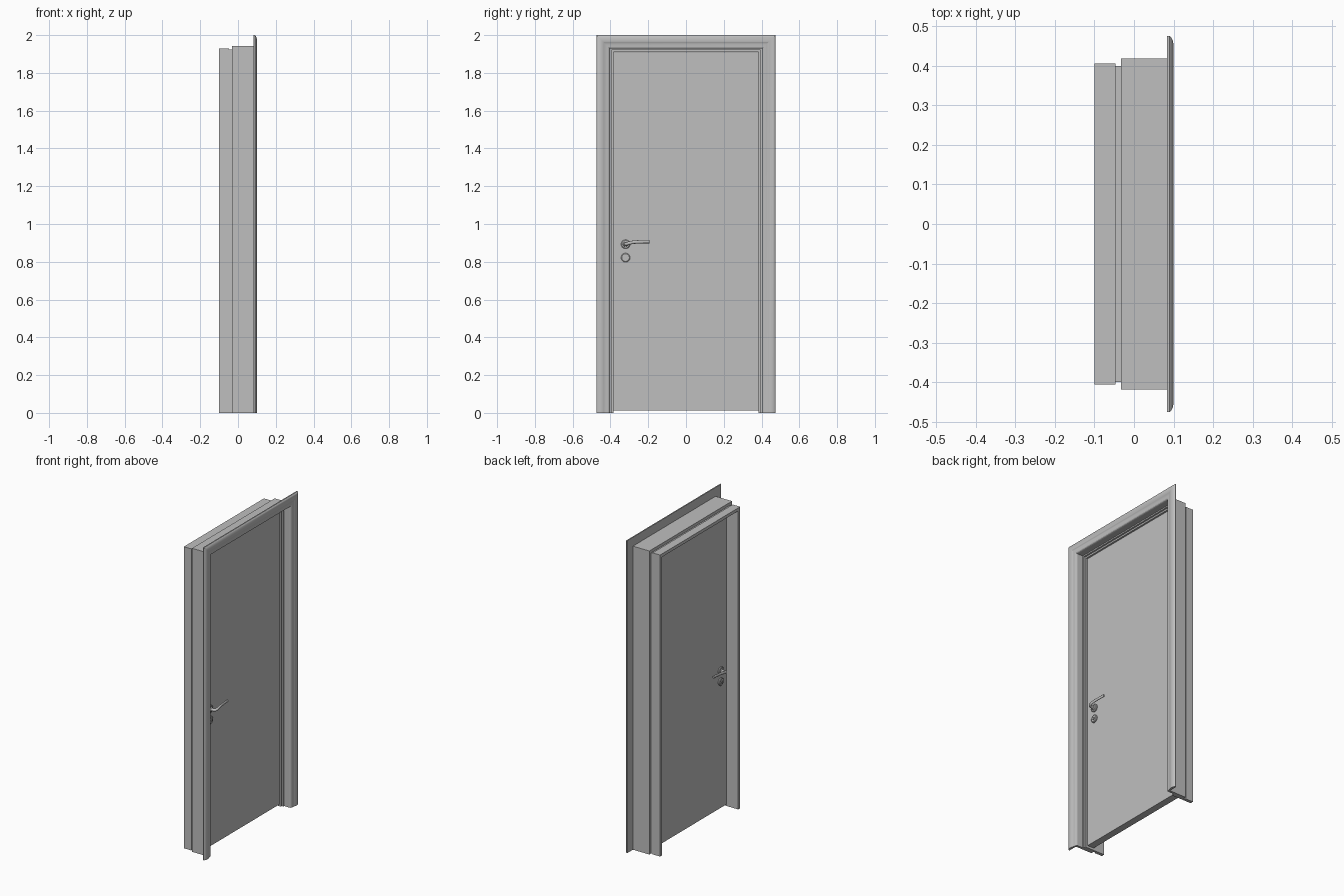
import bpy, bmesh, math
from mathutils import Matrix, Vector

if "Cube" in bpy.data.objects:
    bpy.data.objects.remove(bpy.data.objects["Cube"])

grey = bpy.data.materials.new("light_grey")
grey.diffuse_color = (0.52, 0.52, 0.52, 1)
grey.use_nodes = True
grey.node_tree.nodes["Principled BSDF"].inputs["Base Color"].default_value = grey.diffuse_color

HALF_W, TOP = 0.475, 2.0           # outer half width and top of the casing
DOOR_BACK, DOOR_FRONT = -0.02, 0.025
HANDLE_Y = -0.32


def finish(bm, name, angle=None):
    bmesh.ops.recalc_face_normals(bm, faces=bm.faces)
    me = bpy.data.meshes.new(name)
    bm.to_mesh(me)
    bm.free()
    ob = bpy.data.objects.new(name, me)
    bpy.context.collection.objects.link(ob)
    me.materials.append(grey)
    if angle:
        bpy.ops.object.select_all(action='DESELECT')
        bpy.context.view_layer.objects.active = ob
        ob.select_set(True)
        bpy.ops.object.shade_smooth_by_angle(angle=math.radians(angle))
    return ob


def surround(name, profile, angle=None):
    """Sweep a closed (inset, x) profile up one leg, across the head and down, mitred."""
    bm = bmesh.new()
    rings = []
    for side, at_top in ((-1, 0), (-1, 1), (1, 1), (1, 0)):
        rings.append([bm.verts.new((x, side * (HALF_W - u), (TOP - u) * at_top))
                      for u, x in profile])
    n = len(profile)
    for a, b in zip(rings, rings[1:]):
        for i in range(n):
            j = (i + 1) % n
            bm.faces.new((a[i], a[j], b[j], b[i]))
    bm.faces.new(rings[0])
    bm.faces.new(rings[-1])
    return finish(bm, name, angle)


def disc(bm, x0, x1, y, z, r0, r1, seg=32):
    """Cylinder or cone along x."""
    m = Matrix.Translation(((x0 + x1) / 2, y, z)) @ Matrix.Rotation(math.pi / 2, 4, 'Y')
    if x1 < x0:
        r0, r1 = r1, r0
    bmesh.ops.create_cone(bm, cap_ends=True, segments=seg, radius1=r0, radius2=r1,
                          depth=abs(x1 - x0), matrix=m)


def box(bm, lo, hi):
    lo, hi = Vector(lo), Vector(hi)
    size = hi - lo
    bmesh.ops.create_cube(bm, size=1, matrix=Matrix.Translation((lo + hi) / 2)
                          @ Matrix.Diagonal((*[abs(s) for s in size], 1)))


# Moulded casing on the +x side
surround("casing", [(0, 0.083), (0, 0.09), (0.004, 0.094), (0.012, 0.098), (0.022, 0.1),
                    (0.034, 0.099), (0.040, 0.096), (0.046, 0.094), (0.056, 0.093),
                    (0.066, 0.092), (0.070, 0.089), (0.072, 0.083)], 25)

# Main jamb with stepped stop
surround("jamb", [(0.057, -0.033), (0.057, 0.083), (0.072, 0.083), (0.072, 0.045),
                  (0.080, 0.045), (0.080, 0.034), (0.090, 0.034), (0.090, -0.033)])

# Extension jamb with its narrower tongue
surround("jamb_extension", [(0.070, -0.1), (0.070, -0.047), (0.076, -0.047),
                            (0.076, -0.033), (0.090, -0.033), (0.090, -0.1)])

# Door leaf
bm = bmesh.new()
box(bm, (DOOR_BACK, -0.383, 0.013), (DOOR_FRONT, 0.383, 1.908))
finish(bm, "door_leaf")

# Handles and locks on both faces
for side, face, tag in ((1, DOOR_FRONT, "front"), (-1, DOOR_BACK, "back")):
    bm = bmesh.new()
    for z in (0.893, 0.822):
        disc(bm, face, face + side * 0.006, HANDLE_Y, z, 0.024, 0.024)
        disc(bm, face + side * 0.006, face + side * 0.009, HANDLE_Y, z, 0.024, 0.020)
    disc(bm, face + side * 0.009, face + side * 0.014, HANDLE_Y, 0.893, 0.013, 0.011)
    finish(bm, "rosettes_" + tag, 30)

    # Lock barrel and turning blade
    bm = bmesh.new()
    disc(bm, face + side * 0.009, face + side * 0.012, HANDLE_Y, 0.822, 0.010, 0.010, 24)
    box(bm, (face + side * 0.012, HANDLE_Y - 0.002, 0.814),
        (face + side * 0.016, HANDLE_Y + 0.002, 0.830))
    finish(bm, "lock_barrel_" + tag, 30)

    # Lever: neck leaving the door, bending along +y; (out, along, up, half thickness, half height)
    path = [(0.008, 0, 0, .009, .009), (0.028, 0, 0, .009, .009), (0.036, 0.003, 0.001, .009, .009),
            (0.041, 0.010, 0.003, .008, .009), (0.043, 0.022, 0.007, .007, .009),
            (0.042, 0.045, 0.011, .006, .009), (0.040, 0.075, 0.013, .005, .009),
            (0.038, 0.105, 0.014, .005, .009), (0.037, 0.126, 0.014, .005, .009)]
    bm = bmesh.new()
    rings = []
    for i, (o, a, up, t, h) in enumerate(path):
        p, q = path[max(i - 1, 0)], path[min(i + 1, len(path) - 1)]
        tan = Vector((q[0] - p[0], q[1] - p[1])).normalized()
        ring = []
        for k in range(16):
            c, s = math.cos(k * math.pi / 8), math.sin(k * math.pi / 8)
            ring.append(bm.verts.new((face + side * (o + tan.y * t * c),
                                      HANDLE_Y + a - tan.x * t * c, 0.893 + up + h * s)))
        rings.append(ring)
    for r0, r1 in zip(rings, rings[1:]):
        for k in range(16):
            j = (k + 1) % 16
            bm.faces.new((r0[k], r0[j], r1[j], r1[k]))
    bm.faces.new(rings[0])
    bm.faces.new(rings[-1])
    finish(bm, "lever_" + tag, 40)
